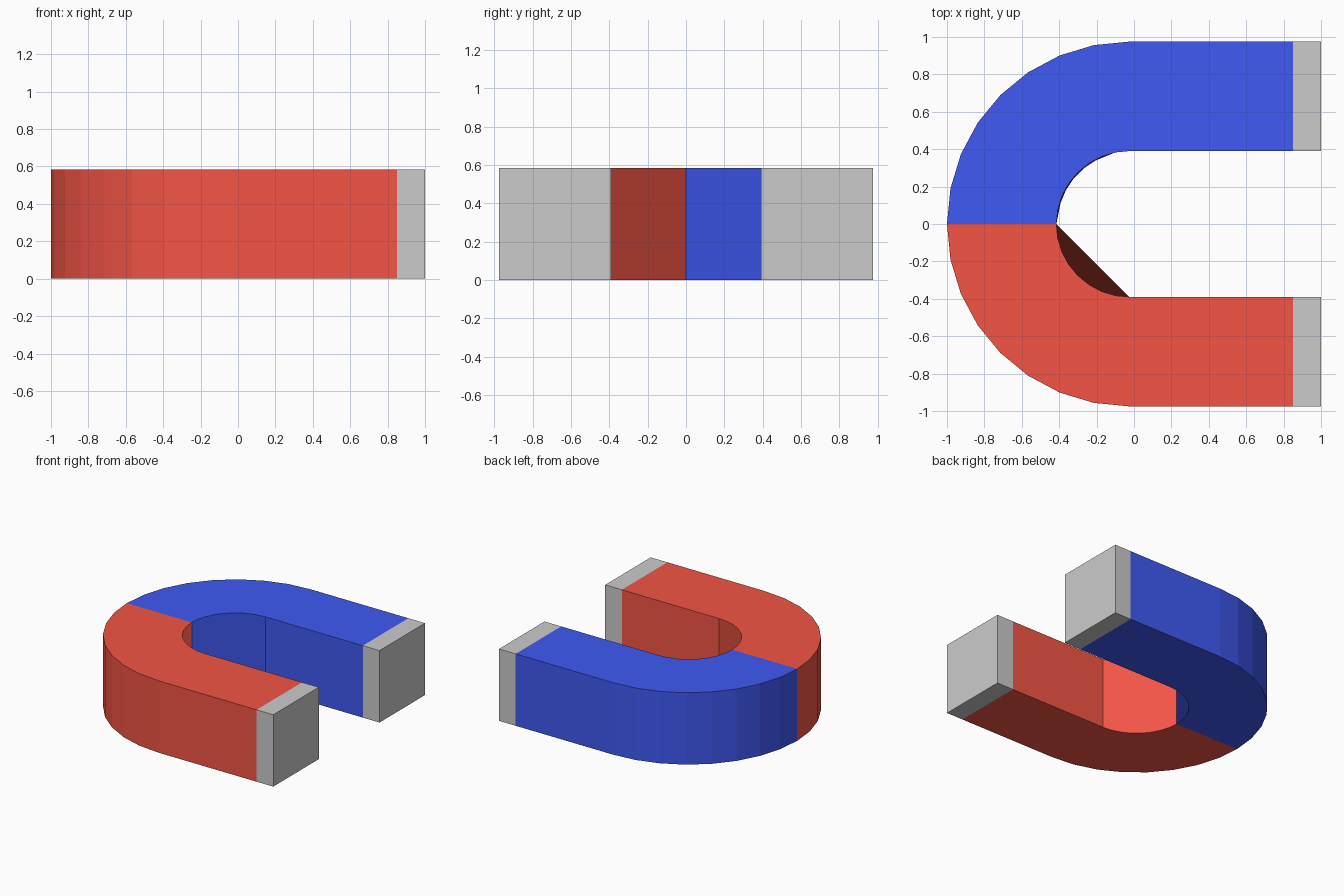
import bpy, bmesh
from math import sin, cos, pi

if "Cube" in bpy.data.objects:
    bpy.data.objects.remove(bpy.data.objects["Cube"])

H = 0.585            # thickness
CX = -0.025          # bend centre
R_OUT, R_IN = 0.975, 0.39
X_ARM, X_END = 0.85, 1.0
SEG = 8              # segments per quarter bend


def material(name, color):
    m = bpy.data.materials.new(name)
    m.diffuse_color = color
    m.use_nodes = True
    m.node_tree.nodes["Principled BSDF"].inputs["Base Color"].default_value = m.diffuse_color
    return m


def finish(bm, name, mat=None):
    me = bpy.data.meshes.new(name)
    bm.to_mesh(me)
    bm.free()
    ob = bpy.data.objects.new(name, me)
    bpy.context.collection.objects.link(ob)
    if mat:
        me.materials.append(mat)
    return ob


def arc(r, side):
    return [(CX - r * cos(pi / 2 * i / SEG), side * r * sin(pi / 2 * i / SEG))
            for i in range(SEG + 1)]


def half_magnet(name, side, mat):
    bm = bmesh.new()
    outer = arc(R_OUT, side) + [(X_ARM, side * R_OUT)]
    inner = arc(R_IN, side) + [(X_ARM, side * R_IN)]

    def ring(points, z):
        return [bm.verts.new((x, y, z)) for x, y in points]

    ob_, ot = ring(outer, 0), ring(outer, H)
    ib, it = ring(inner, 0), ring(inner, H)

    def face(verts):
        bm.faces.new(verts if side > 0 else verts[::-1])

    # top and bottom
    face(it + ot[::-1])
    face(ob_ + ib[::-1])
    # outer wall, faceted bend plus straight arm
    for i in range(SEG + 1):
        face([ob_[i], ot[i], ot[i + 1], ob_[i + 1]])
    # inner bend is one big face, then the straight arm
    face(ib[:SEG + 1] + it[:SEG + 1][::-1])
    face([ib[SEG], ib[SEG + 1], it[SEG + 1], it[SEG]])
    return finish(bm, name, mat)


def pole_tip(name, side):
    bm = bmesh.new()
    bmesh.ops.create_cube(bm, size=1)
    for v in bm.verts:
        v.co.x = X_ARM + (v.co.x + 0.5) * (X_END - X_ARM)
        v.co.y = side * (R_OUT + R_IN) / 2 + v.co.y * (R_OUT - R_IN)
        v.co.z = (v.co.z + 0.5) * H
    return finish(bm, name)


red = material("red", (0.9, 0.09, 0.06, 1))
blue = material("blue", (0.05, 0.1, 0.9, 1))
half_magnet("red_half", -1, red)
half_magnet("blue_half", 1, blue)
pole_tip("red_pole_tip", -1)
pole_tip("blue_pole_tip", 1)
